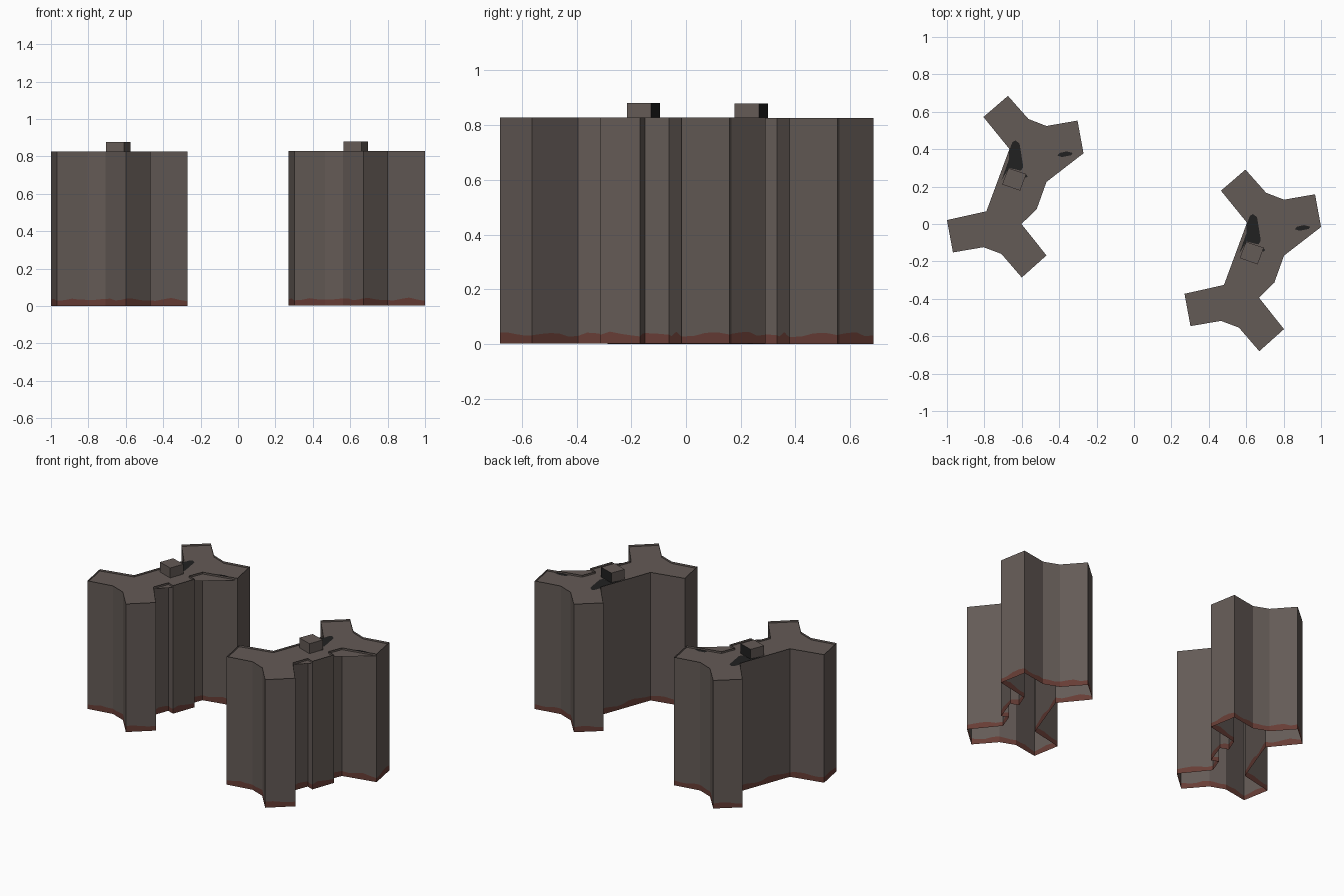
import bpy, bmesh, math, random

if "Cube" in bpy.data.objects:
    bpy.data.objects.remove(bpy.data.objects["Cube"])

def mat(name, rgb):
    m = bpy.data.materials.new(name)
    m.diffuse_color = (*rgb, 1)
    m.use_nodes = True
    m.node_tree.nodes["Principled BSDF"].inputs["Base Color"].default_value = m.diffuse_color
    return m

STONE = mat("weathered_stone", (0.127, 0.103, 0.093))
RUST = mat("rust_red", (0.135, 0.046, 0.036))
SOOT = mat("soot_black", (0.015, 0.015, 0.015))

# Plan of the first tower, counter-clockwise
PLAN = [(-0.674, 0.685), (-0.805, 0.572), (-0.666, 0.401), (-0.789, 0.068),
        (-1.0, 0.021), (-0.968, -0.152), (-0.805, -0.124), (-0.709, -0.16),
        (-0.60, -0.286), (-0.468, -0.168), (-0.602, 0.0), (-0.565, 0.098),
        (-0.52, 0.08), (-0.468, 0.225), (-0.52, 0.244), (-0.485, 0.332),
        (-0.27, 0.378), (-0.302, 0.553), (-0.468, 0.524), (-0.564, 0.561)]
# The roof stains
STAINS = [
    [(-0.708, 0.235), (-0.668, 0.347), (-0.668, 0.39), (-0.65, 0.438), (-0.634, 0.447),
     (-0.612, 0.43), (-0.603, 0.375), (-0.592, 0.305), (-0.605, 0.285), (-0.668, 0.30)],
    [(-0.41, 0.366), (-0.398, 0.38), (-0.36, 0.388), (-0.328, 0.38), (-0.335, 0.368), (-0.385, 0.358)],
    [(-0.59, 0.255), (-0.578, 0.247), (-0.568, 0.254), (-0.576, 0.264)],
]
BOX = [(-0.671, 0.299), (-0.705, 0.212), (-0.609, 0.178), (-0.576, 0.267)]
TOP, ROOF, BOX_TOP = 0.826, 0.814, 0.878

def finish(bm, name, mats, loc):
    me = bpy.data.meshes.new(name)
    bm.to_mesh(me)
    bm.free()
    for m in mats:
        me.materials.append(m)
    ob = bpy.data.objects.new(name, me)
    ob.location = loc
    bpy.context.collection.objects.link(ob)
    return ob

def flat(bm, pts, z):
    return bm.faces.new([bm.verts.new((x, y, z)) for x, y in pts])

def walls(name, loc):
    # Thin open walls with a wavy rust band along the foot
    rnd = random.Random(4)
    bm = bmesh.new()
    ring = []
    for (x0, y0), (x1, y1) in zip(PLAN, PLAN[1:] + PLAN[:1]):
        n = max(2, round(math.hypot(x1 - x0, y1 - y0) / 0.04))
        ring += [(x0 + (x1 - x0) * i / n, y0 + (y1 - y0) * i / n) for i in range(n)]
    cols = []
    for i, (x, y) in enumerate(ring):
        h = 0.034 + 0.006 * math.sin(i * 1.3) + rnd.uniform(-0.004, 0.004)
        cols.append([bm.verts.new((x, y, z)) for z in (0, h, TOP)])
    for a, b in zip(cols, cols[1:] + cols[:1]):
        bm.faces.new((a[0], b[0], b[1], a[1])).material_index = 1
        bm.faces.new((a[1], b[1], b[2], a[2]))
    finish(bm, name, [STONE, RUST], loc)

def tower(tag, loc):
    walls(tag + "_walls", loc)

    # Roof slab set just below the wall tops
    bm = bmesh.new()
    flat(bm, PLAN, ROOF)
    bmesh.ops.triangulate(bm, faces=bm.faces[:])
    for f in bm.faces:
        f.normal_update()
        if f.normal.z < 0:
            f.normal_flip()
    finish(bm, tag + "_roof", [STONE], loc)

    # Soot stains on the roof
    bm = bmesh.new()
    for s in STAINS:
        f = flat(bm, s, ROOF + 0.003)
        f.normal_update()
        if f.normal.z < 0:
            f.normal_flip()
    finish(bm, tag + "_soot_stains", [SOOT], loc)

    # Rooftop housing, its back face blackened
    bm = bmesh.new()
    lo = [bm.verts.new((x, y, ROOF)) for x, y in BOX]
    hi = [bm.verts.new((x, y, BOX_TOP)) for x, y in BOX]
    bm.faces.new(hi)
    for i in range(4):
        j = (i + 1) % 4
        f = bm.faces.new((lo[i], lo[j], hi[j], hi[i]))
        f.normal_update()
        f.material_index = 1 if f.normal.y > 0.5 else 0
    finish(bm, tag + "_roof_housing", [STONE, SOOT], loc)

tower("left_tower", (0, 0, 0))
tower("right_tower", (1.27, -0.394, 0.002))
